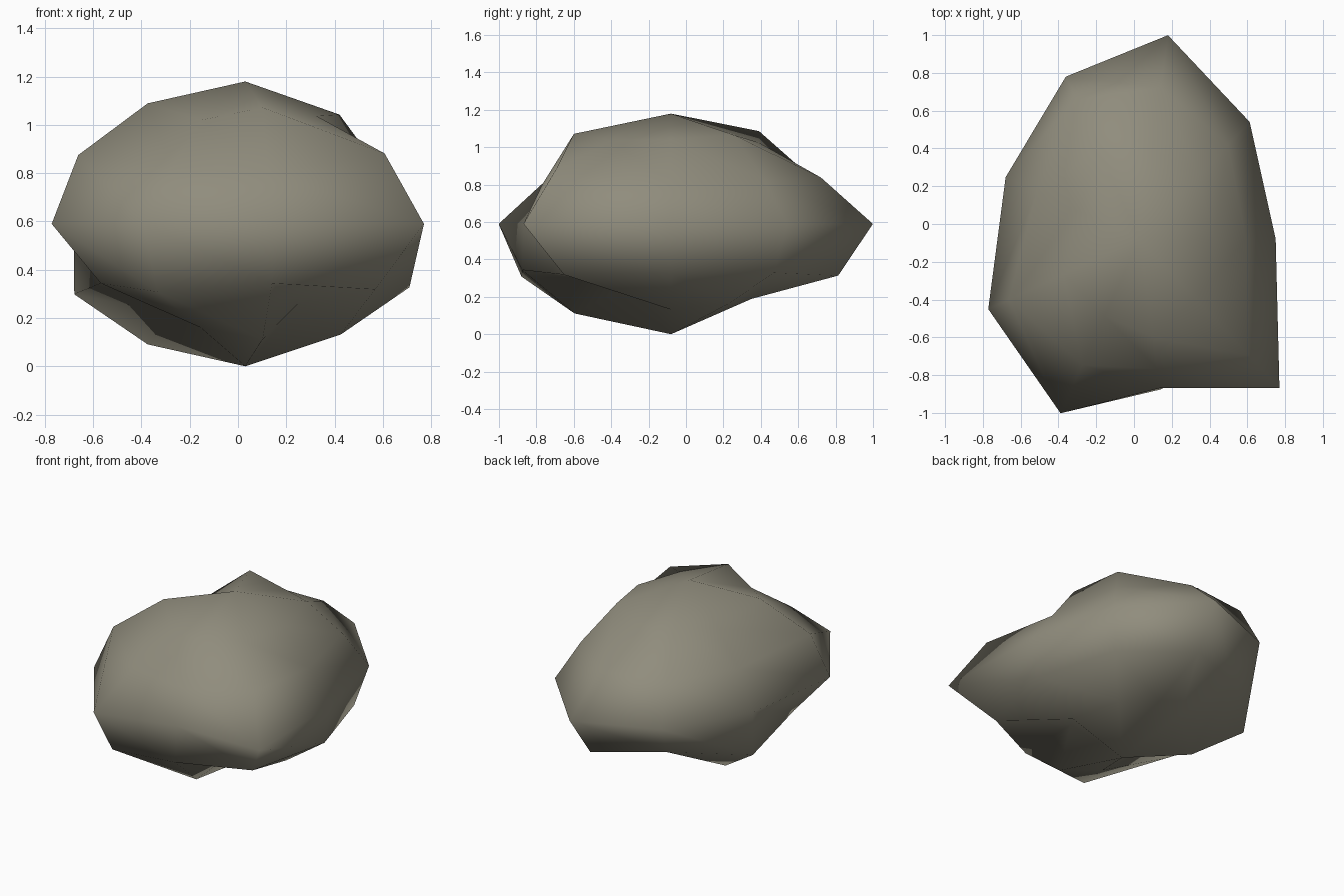
import bpy, bmesh, math

if "Cube" in bpy.data.objects:
    bpy.data.objects.remove(bpy.data.objects["Cube"])

# Boulder: a 9-sided, 6-band sphere, stretched, each point pushed in or out
SIDES = 9
CENTRE = (0.03, -0.08, 0.59)
STRETCH = (1.0, 1.27, 0.67)
POLE = 0.88

# Radius of every point, one row per ring from top to bottom, counter-clockwise from +x
RINGS = [
    (0.78, 0.82, 0.75, 0.855, 0.69, 0.86, 0.74, 0.83, 0.77),
    (0.65, 0.705, 0.74, 0.775, 0.67, 0.85, 0.70, 0.635, 0.87),
    (0.72, 0.76, 0.863, 0.782, 0.755, 0.853, 0.838, 0.63, 0.966),
    (0.785, 0.78, 0.825, 0.72, 0.87, 0.735, 0.84, 0.735, 0.81),
    (0.79, 0.74, 0.69, 0.66, 0.86, 0.64, 0.74, 0.825, 0.57),
]


def point(radius, polar, around):
    direction = (math.sin(polar) * math.cos(around),
                 math.sin(polar) * math.sin(around),
                 math.cos(polar))
    return [c + radius * s * d for c, s, d in zip(CENTRE, STRETCH, direction)]


bm = bmesh.new()
top = bm.verts.new(point(POLE, 0, 0))
bottom = bm.verts.new(point(POLE, math.pi, 0))
rows = []
for i, ring in enumerate(RINGS):
    polar = math.pi * (i + 1) / (len(RINGS) + 1)
    rows.append([bm.verts.new(point(r, polar, 2 * math.pi * j / SIDES))
                 for j, r in enumerate(ring)])

for j in range(SIDES):
    k = (j + 1) % SIDES
    # Caps
    bm.faces.new((top, rows[0][j], rows[0][k]))
    bm.faces.new((bottom, rows[-1][k], rows[-1][j]))
    # Bands
    for up, low in zip(rows, rows[1:]):
        bm.faces.new((up[j], low[j], low[k], up[k]))

for f in bm.faces:
    f.smooth = True
bm.normal_update()

mesh = bpy.data.meshes.new("boulder")
bm.to_mesh(mesh)
bm.free()

stone = bpy.data.materials.new("warm grey stone")
stone.diffuse_color = (0.28, 0.265, 0.205, 1)
stone.use_nodes = True
stone.node_tree.nodes["Principled BSDF"].inputs["Base Color"].default_value = stone.diffuse_color
mesh.materials.append(stone)

boulder = bpy.data.objects.new("boulder", mesh)
bpy.context.collection.objects.link(boulder)
